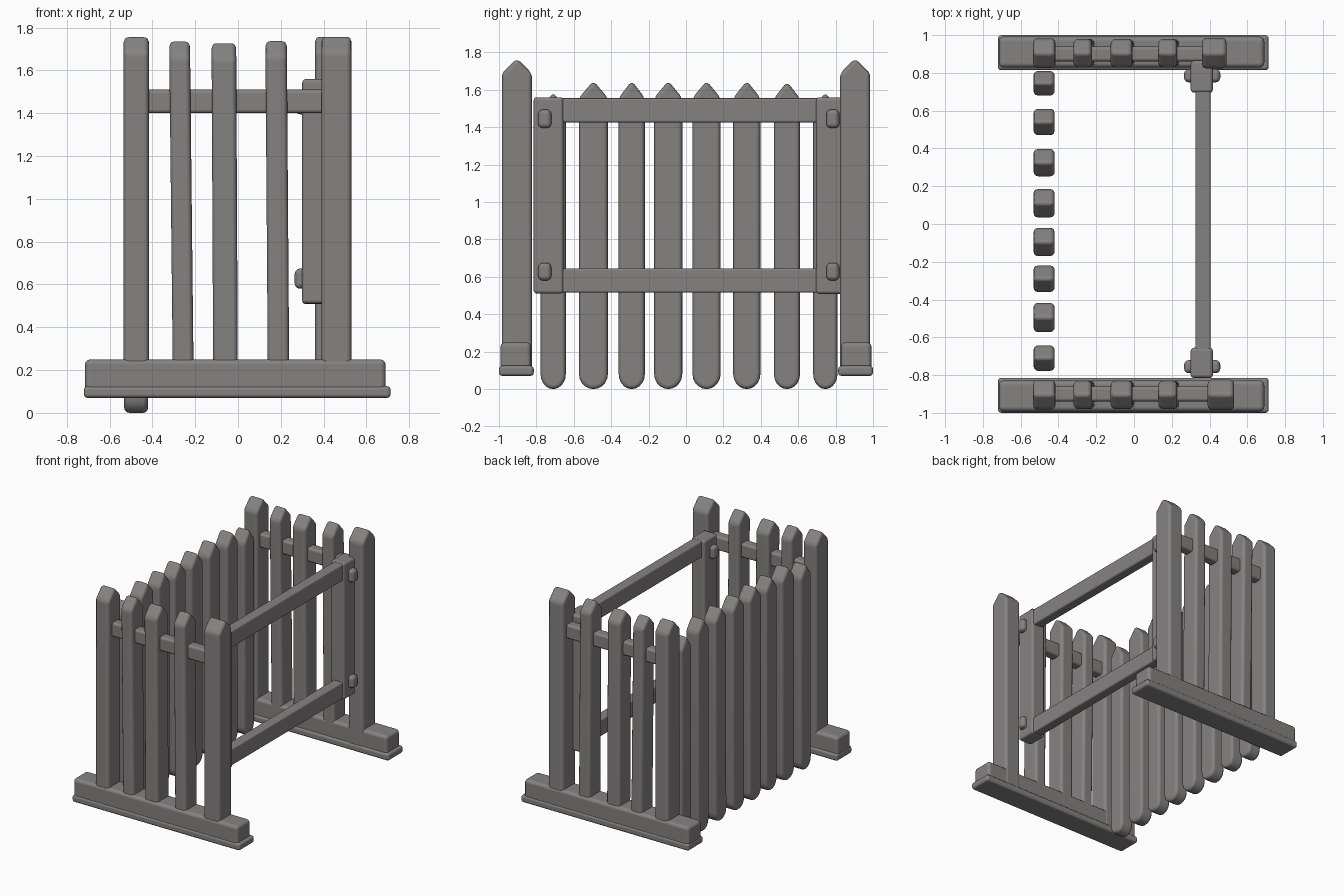
import bpy, bmesh, math

if "Cube" in bpy.data.objects:
    bpy.data.objects.remove(bpy.data.objects["Cube"])

mat = bpy.data.materials.new("weathered_grey")
mat.diffuse_color = (0.235, 0.222, 0.222, 1)
mat.use_nodes = True
mat.node_tree.nodes["Principled BSDF"].inputs["Base Color"].default_value = mat.diffuse_color


def finish(name, bm, bevel, segs=3):
    """Turn a bmesh into a softly bevelled, smooth shaded object."""
    bmesh.ops.recalc_face_normals(bm, faces=bm.faces)
    me = bpy.data.meshes.new(name)
    bm.to_mesh(me)
    bm.free()
    me.materials.append(mat)
    ob = bpy.data.objects.new(name, me)
    bpy.context.collection.objects.link(ob)
    for p in me.polygons:
        p.use_smooth = True
    m = ob.modifiers.new("soft_edges", 'BEVEL')
    m.width = bevel
    m.segments = segs
    m.limit_method = 'ANGLE'
    m.angle_limit = math.radians(30)
    m.harden_normals = True
    return ob


def box(name, x0, x1, y0, y1, z0, z1, bevel=0.015):
    bm = bmesh.new()
    bmesh.ops.create_cube(bm, size=1)
    for v in bm.verts:
        v.co.x = x0 + (v.co.x + 0.5) * (x1 - x0)
        v.co.y = y0 + (v.co.y + 0.5) * (y1 - y0)
        v.co.z = z0 + (v.co.z + 0.5) * (z1 - z0)
    return finish(name, bm, bevel)


def picket(name, x, y, thick, width, z0, z1, point, round_bottom=False, lean=0.0):
    """Pointed board: profile in y/z, extruded along x. lean shifts the top in x."""
    h = width / 2
    prof = [(h, z1 - point), (0, z1 + 0.006), (-h, z1 - point)]
    if round_bottom:
        n = 10
        prof += [(-h * math.cos(math.pi * i / n),
                  z0 + 0.08 - 0.08 * math.sin(math.pi * i / n)) for i in range(n + 1)]
    else:
        prof += [(-h, z0), (h, z0)]
    bm = bmesh.new()
    f = bm.faces.new([bm.verts.new((x - thick / 2, y + a, b)) for a, b in prof])
    r = bmesh.ops.extrude_face_region(bm, geom=[f])
    for v in r['geom']:
        if isinstance(v, bmesh.types.BMVert):
            v.co.x += thick
    for v in bm.verts:
        v.co.x += lean * (v.co.z - z0) / (z1 - z0)
    return finish(name, bm, 0.024)


# The two end fences: foot beam, pickets and rail
for side, s, post_x, post_w in (("front", -1, 0.46, 0.14), ("back", 1, 0.425, 0.13)):
    def span(a, b):
        return sorted((s * a, s * b))
    ya, yb = span(0.828, 0.992)
    box(side + "_foot_beam", -0.715, 0.69, ya, yb, 0.08, 0.25, 0.025)
    ya, yb = span(0.814, 1.0)
    box(side + "_foot_lip", -0.72, 0.713, ya, yb, 0.07, 0.125, 0.018)
    ya, yb = span(0.86, 0.94)
    box(side + "_top_rail", -0.47, post_x - 0.02, ya, yb, 1.4, 1.51, 0.018)
    yc = s * 0.904
    picket(side + "_left_post", -0.475, yc, 0.118, 0.158, 0.1, 1.76, 0.075)
    picket(side + "_right_post", post_x, yc, post_w, 0.162, 0.1, 1.762, 0.075)
    for i, (x, w, top, lean) in enumerate(((-0.255, 0.097, 1.74, -0.018),
                                           (-0.058, 0.115, 1.732, -0.008),
                                           (0.19, 0.1, 1.742, -0.012))):
        picket(f"{side}_picket_{i}", x, yc, w, 0.15, 0.1, top, 0.075, lean=lean)

# Long row of hanging pickets
for i, (y, w, top) in enumerate(((-0.71, 0.135, 1.58), (-0.495, 0.155, 1.642),
                                 (-0.29, 0.14, 1.642), (-0.095, 0.15, 1.642),
                                 (0.11, 0.15, 1.642), (0.325, 0.145, 1.642),
                                 (0.54, 0.14, 1.638), (0.745, 0.13, 1.58))):
    picket(f"long_side_picket_{i}", -0.476, y, 0.112, w, 0.0, top, 0.085, True)

# Open frame on the other long side
box("frame_top_bar", 0.325, 0.405, -0.8, 0.82, 1.425, 1.555, 0.012)
box("frame_bottom_bar", 0.325, 0.405, -0.8, 0.82, 0.515, 0.645, 0.012)
box("frame_front_upright", 0.3, 0.418, -0.815, -0.655, 0.51, 1.56, 0.018)
box("frame_back_upright", 0.3, 0.418, 0.695, 0.865, 0.508, 1.56, 0.018)

# Bolts through the frame corners
for j, (y0, y1) in enumerate(((-0.79, -0.72), (0.75, 0.82))):
    for k, (z0, z1) in enumerate(((0.58, 0.675), (1.395, 1.495))):
        box(f"frame_bolt_{j}_{k}", 0.265, 0.457, y0, y1, z0, z1, 0.025)
